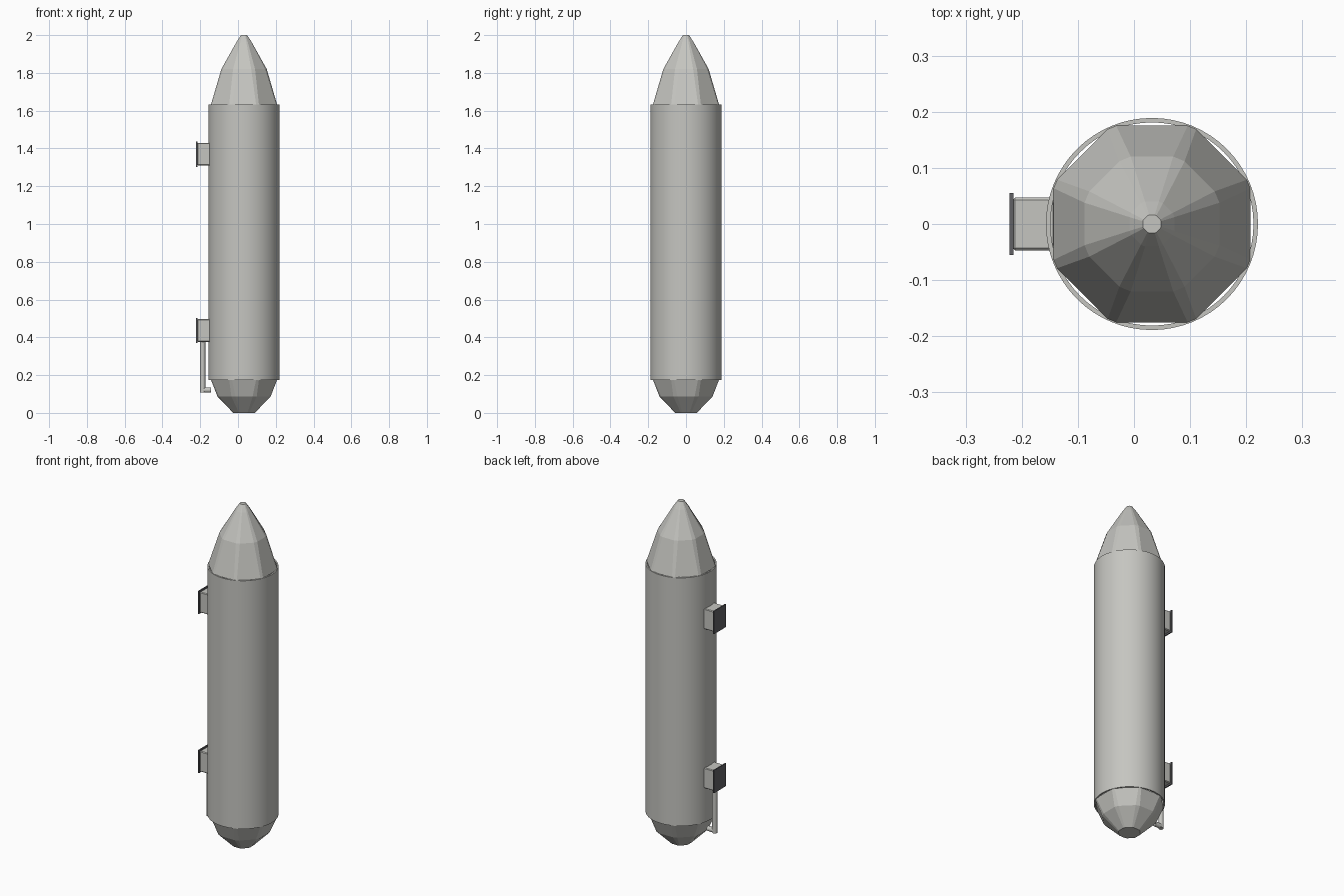
import bpy, bmesh, math
from mathutils import Vector

if "Cube" in bpy.data.objects:
    bpy.data.objects.remove(bpy.data.objects["Cube"], do_unlink=True)

AXIS_X = 0.032      # the tank axis sits off centre
OUTER, INNER = 0.189, 0.181


def material(name, rgb):
    m = bpy.data.materials.new(name)
    m.use_nodes = True
    colour = (*rgb, 1)
    m.diffuse_color = colour
    m.node_tree.nodes["Principled BSDF"].inputs["Base Color"].default_value = colour
    return m


light_grey = material("light grey", (0.56, 0.56, 0.53))
dark_grey = material("dark grey", (0.12, 0.12, 0.13))


def finish(bm, name, mat, smooth=False):
    bmesh.ops.recalc_face_normals(bm, faces=bm.faces)
    mesh = bpy.data.meshes.new(name)
    bm.to_mesh(mesh)
    bm.free()
    mesh.materials.append(mat)
    ob = bpy.data.objects.new(name, mesh)
    bpy.context.collection.objects.link(ob)
    if smooth:
        bpy.ops.object.select_all(action="DESELECT")
        ob.select_set(True)
        bpy.context.view_layer.objects.active = ob
        bpy.ops.object.shade_smooth_by_angle(angle=math.radians(35))
    return ob


def ring(bm, radius, z, angles):
    return [bm.verts.new((AXIS_X + radius * math.cos(a), radius * math.sin(a), z))
            for a in angles]


def bridge(bm, a, b):
    n = len(a)
    for i in range(n):
        j = (i + 1) % n
        bm.faces.new((a[i], a[j], b[j], b[i]))


def tube_section(name, z0, z1, sides=64):
    """Open tube with a thin wall."""
    bm = bmesh.new()
    angles = [math.tau * i / sides for i in range(sides)]
    loops = [ring(bm, r, z, angles) for r, z in
             ((OUTER, z0), (OUTER, z1), (INNER, z1), (INNER, z0))]
    for i in range(4):
        bridge(bm, loops[i], loops[(i + 1) % 4])
    finish(bm, name, light_grey, True)


def faceted_cone(name, profile):
    """Eight-sided cone with narrow chamfers; profile rows are radius, z, half facet angle."""
    bm = bmesh.new()
    loops = []
    for radius, z, half in profile:
        angles = [math.radians(45 * k + s * half) for k in range(8) for s in (-1, 1)]
        loops.append(ring(bm, radius, z, angles))
    for a, b in zip(loops, loops[1:]):
        bridge(bm, a, b)
    bm.faces.new(loops[0])
    bm.faces.new(loops[-1])
    finish(bm, name, light_grey)


def box(name, lo, hi, mat):
    lo, hi = Vector(lo), Vector(hi)
    bm = bmesh.new()
    bmesh.ops.create_cube(bm, size=1)
    bmesh.ops.scale(bm, vec=hi - lo, verts=bm.verts)
    bmesh.ops.translate(bm, vec=(lo + hi) / 2, verts=bm.verts)
    return finish(bm, name, mat)


def pipe(name, start, end, radius):
    start, end = Vector(start), Vector(end)
    d = end - start
    bm = bmesh.new()
    bmesh.ops.create_cone(bm, cap_ends=True, segments=16, radius1=radius,
                          radius2=radius, depth=d.length)
    bmesh.ops.rotate(bm, matrix=d.to_track_quat("Z", "Y").to_matrix(), verts=bm.verts)
    bmesh.ops.translate(bm, vec=(start + end) / 2, verts=bm.verts)
    finish(bm, name, light_grey, True)


# Tank barrel in three equal sections
bottom, top = 0.175, 1.632
step = (top - bottom) / 3
for i, label in enumerate(("lower", "middle", "upper")):
    tube_section(label + "_barrel", bottom + i * step, bottom + (i + 1) * step)

# Nose and tail cones
faceted_cone("nose_cone", [(0.187, 1.63, 20), (0.126, 1.82, 17.5),
                           (0.042, 1.963, 17), (0.017, 2.0, 17)])
faceted_cone("tail_cone", [(0.187, 0.177, 20), (0.148, 0.087, 18), (0.06, 0.0, 18)])

# Mounting brackets, each a block with a dark plate on its outer end
for label, z in (("lower", 0.436), ("upper", 1.37)):
    block = box(label + "_bracket", (-0.216, -0.047, z - 0.06),
                (-0.14, 0.047, z + 0.06), light_grey)
    bevel = block.modifiers.new("soft_edges", "BEVEL")
    bevel.width = 0.004
    bevel.segments = 1
    box(label + "_bracket_plate", (-0.222, -0.055, z - 0.067),
        (-0.215, 0.055, z + 0.067), dark_grey)

# Feed pipe running from the lower bracket into the tail cone
pipe("feed_pipe", (-0.187, 0, 0.38), (-0.187, 0, 0.108), 0.014)
pipe("feed_pipe_outlet", (-0.187, 0, 0.121), (-0.142, 0, 0.121), 0.014)
